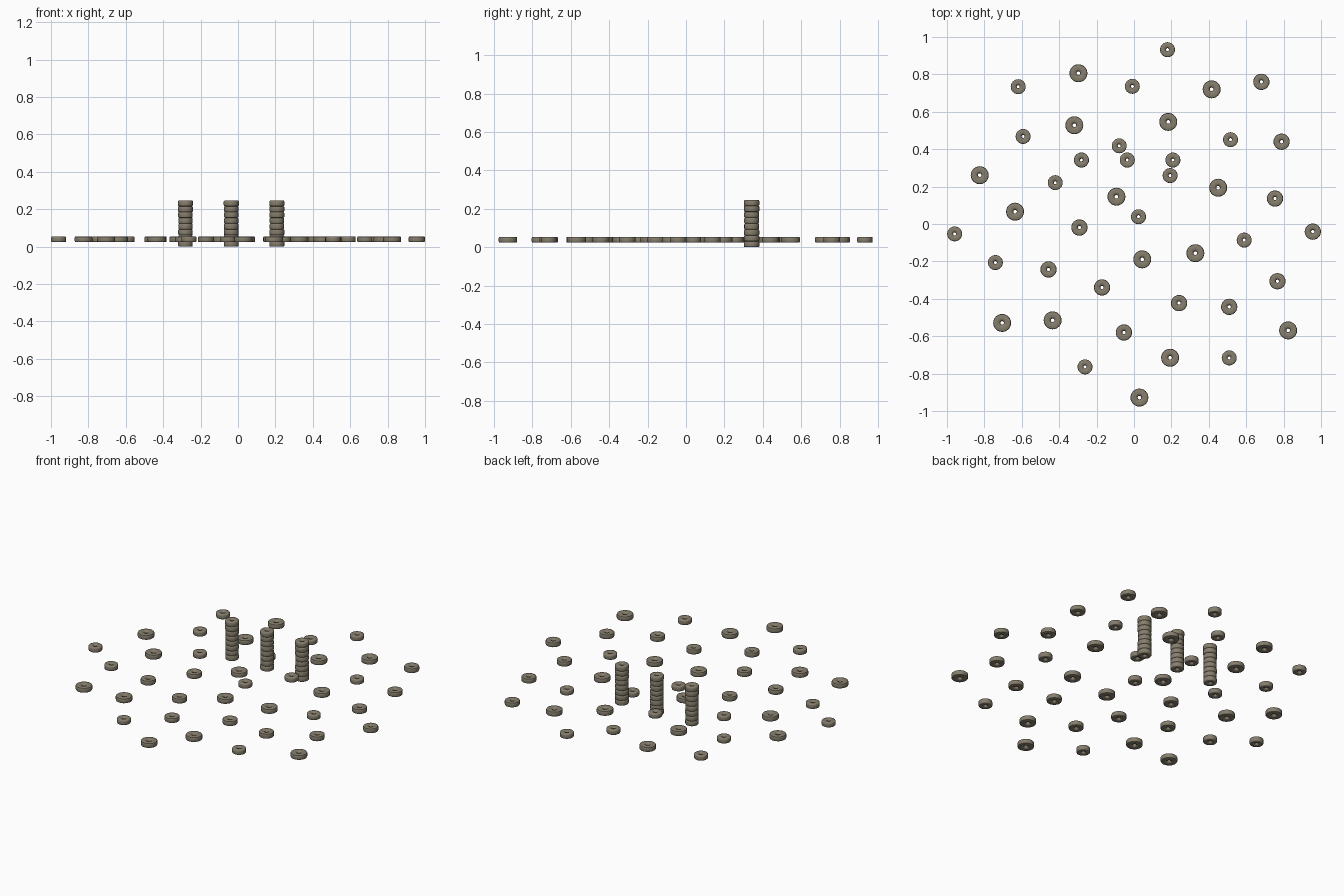
import bpy, bmesh, math, random

if "Cube" in bpy.data.objects:
    bpy.data.objects.remove(bpy.data.objects["Cube"])

random.seed(4)
SEG = 24
H = 0.0308          # bead thickness


def bead(bm, x, y, z, r, h=H):
    """Lathe one pierced bead: rounded rim, dished faces, small through hole."""
    k = h / 2
    profile = [(0.20, 0.0), (0.23, 0.5), (0.33, 0.88), (0.45, 1.0), (0.88, 1.0),
               (0.96, 0.88), (1.0, 0.6), (1.0, -0.6), (0.96, -0.88),
               (0.88, -1.0), (0.45, -1.0), (0.33, -0.88), (0.23, -0.5)]
    rings = []
    for i in range(SEG):
        a = 2 * math.pi * i / SEG
        rings.append([bm.verts.new((x + p * r * math.cos(a), y + p * r * math.sin(a), z + q * k))
                      for p, q in profile])
    n = len(profile)
    for i in range(SEG):
        A, B = rings[i], rings[(i + 1) % SEG]
        for j in range(n):
            bm.faces.new((A[j], A[(j + 1) % n], B[(j + 1) % n], B[j]))


def finish(name, bm):
    bmesh.ops.recalc_face_normals(bm, faces=bm.faces)
    me = bpy.data.meshes.new(name)
    bm.to_mesh(me)
    bm.free()
    me.materials.append(mat)
    ob = bpy.data.objects.new(name, me)
    bpy.context.collection.objects.link(ob)
    bpy.ops.object.select_all(action='DESELECT')
    ob.select_set(True)
    bpy.context.view_layer.objects.active = ob
    bpy.ops.object.shade_smooth_by_angle(angle=math.radians(40))


mat = bpy.data.materials.new("stone")
mat.diffuse_color = (0.24, 0.21, 0.155, 1)
mat.use_nodes = True
mat.node_tree.nodes["Principled BSDF"].inputs["Base Color"].default_value = mat.diffuse_color
DX, DY = 0.001, -0.006      # centring offset

# three upright stacks
for s, x in enumerate((-0.282, -0.037, 0.207)):
    bm = bmesh.new()
    for i in range(8):
        bead(bm, x + DX, 0.348 + DY, H * (i + 0.5), random.uniform(0.0380, 0.0405))
    finish(f"bead_stack_{s + 1}", bm)

# loose beads, grouped by radius: (x, y)
loose = {
    0.040: [(.178, .938), (-.62, .74), (-.01, .742), (-.594, .474), (-.08, .424),
            (.515, .457), (.192, .265), (-.422, .227), (.023, .045), (-.96, -.047),
            (.588, -.08), (-.742, -.2), (.508, -.71), (-.263, -.758)],
    0.0435: [(.68, .766), (.788, .446), (.753, .142), (-.293, -.013), (.955, -.035),
             (-.458, -.237), (.766, -.3), (-.172, -.333), (.24, -.417),
             (.508, -.437), (-.055, -.574)],
    0.048: [(-.298, .812), (.414, .726), (.182, .552), (-.32, .534), (-.826, .267),
            (.449, .2), (-.095, .152), (-.637, .072), (.327, -.15), (.043, -.183),
            (-.706, -.523), (-.436, -.509), (.823, -.563), (.192, -.709), (.028, -.922)],
}
bm = bmesh.new()
for r, spots in loose.items():
    for x, y in spots:
        bead(bm, x + DX, y + DY, 0.039, r)
finish("scattered_beads", bm)
